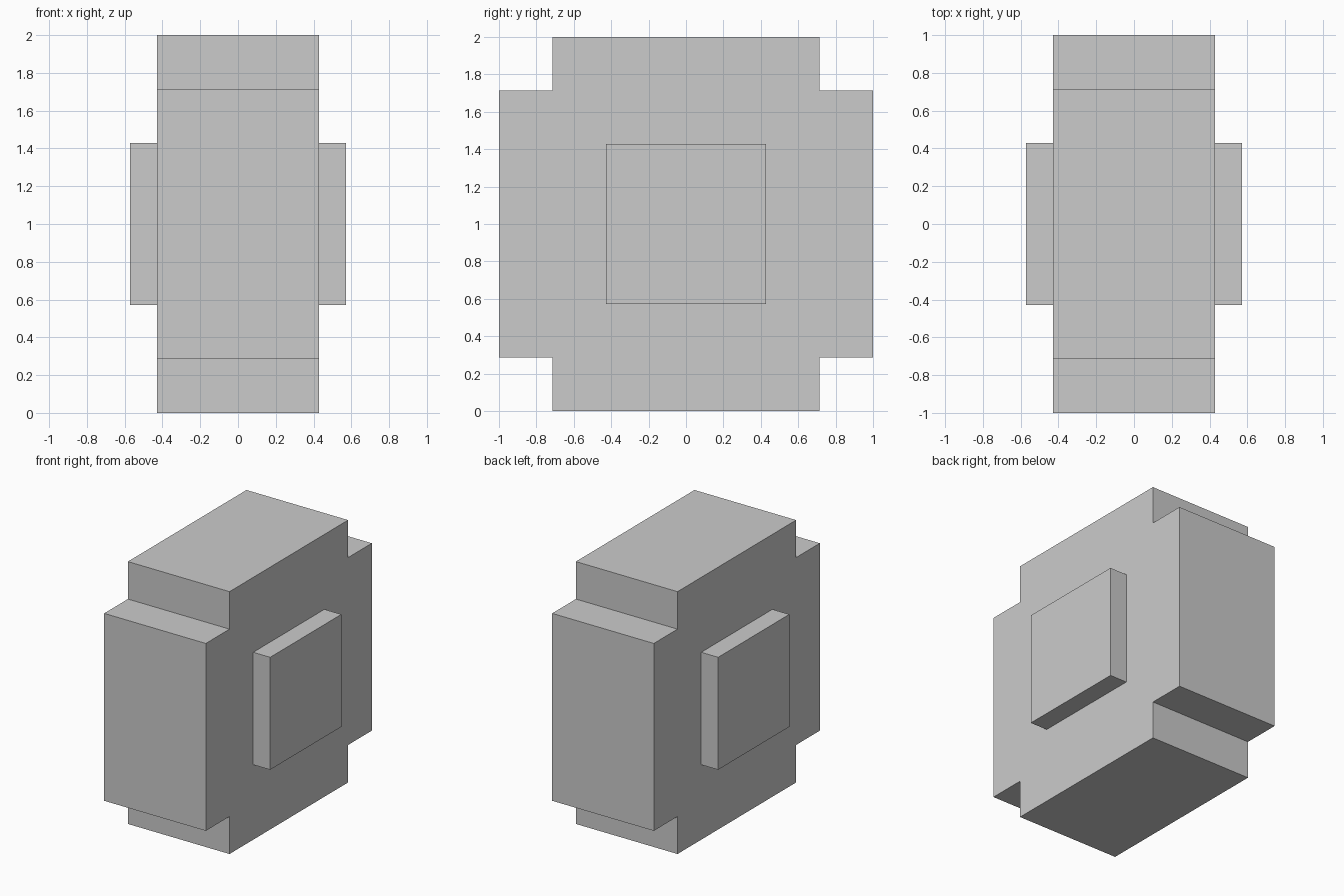
import bpy, bmesh

if "Cube" in bpy.data.objects:
    bpy.data.objects.remove(bpy.data.objects["Cube"])

U = 2 / 14  # the model sits on a 14-unit block grid


def prism(name, profile, x0, x1):
    """Extrude a closed (y, z) profile along x."""
    bm = bmesh.new()
    face = bm.faces.new([bm.verts.new((x0, y, z)) for y, z in profile])
    ext = bmesh.ops.extrude_face_region(bm, geom=[face])
    verts = [g for g in ext["geom"] if isinstance(g, bmesh.types.BMVert)]
    bmesh.ops.translate(bm, vec=(x1 - x0, 0, 0), verts=verts)
    bmesh.ops.recalc_face_normals(bm, faces=bm.faces)
    mesh = bpy.data.meshes.new(name)
    bm.to_mesh(mesh)
    bm.free()
    obj = bpy.data.objects.new(name, mesh)
    bpy.context.collection.objects.link(obj)
    return obj


# Blocky wheel body: a square with its four corners notched out
a, b = 5 * U, 7 * U
cross = [(-a, -b), (a, -b), (a, -a), (b, -a), (b, a), (a, a),
         (a, b), (-a, b), (-a, a), (-b, a), (-b, -a), (-a, -a)]
prism("wheel_body", [(y, z + 1) for y, z in cross], -3 * U, 3 * U)

# Square hub cap raised on each side
h = 3 * U
square = [(-h, 1 - h), (h, 1 - h), (h, 1 + h), (-h, 1 + h)]
for side, s in (("left", -1), ("right", 1)):
    prism(f"hub_cap_{side}", square, s * 3 * U, s * 4 * U)
